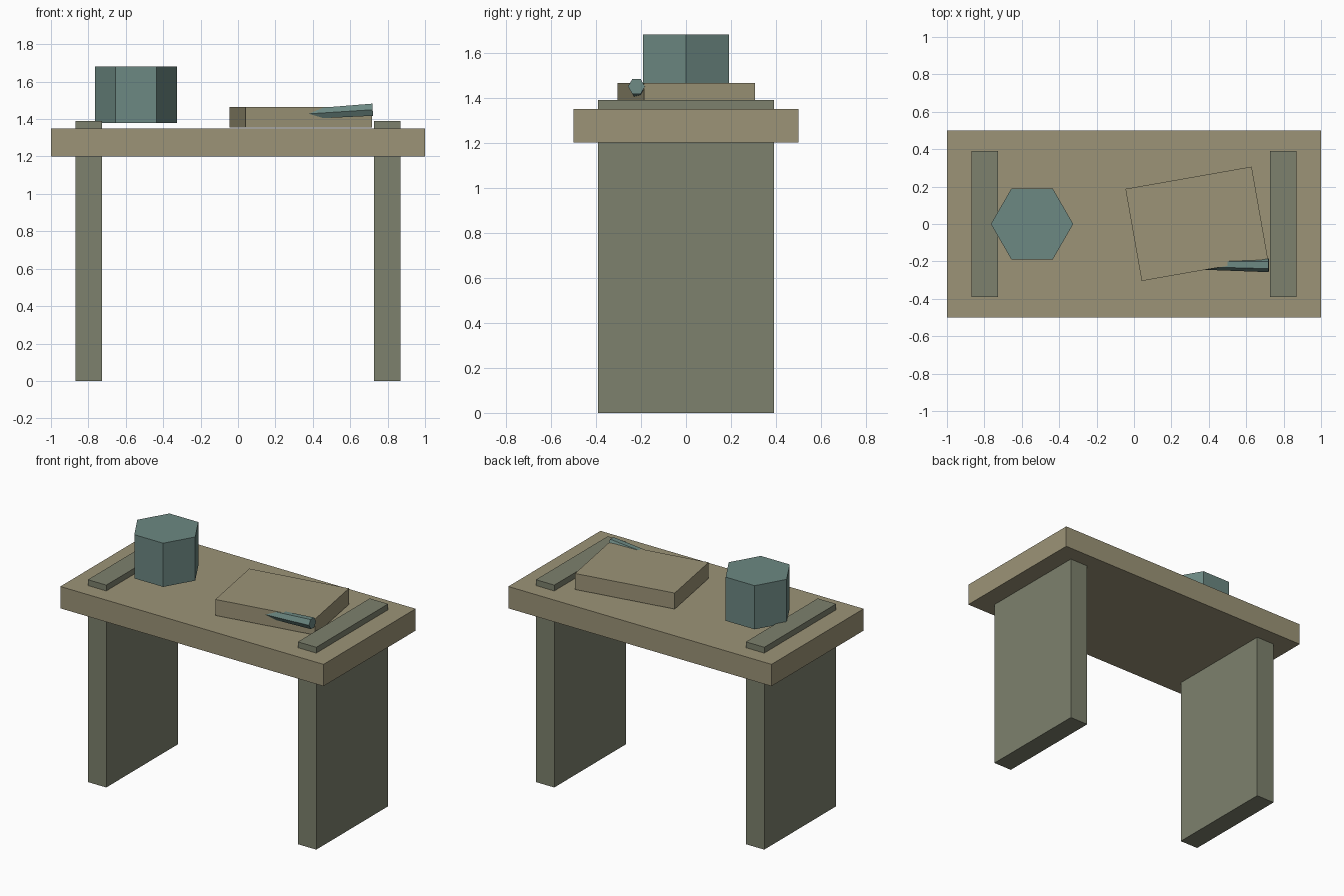
import bpy
import bmesh
from math import sin, cos, radians, tau
from mathutils import Matrix, Vector

if "Cube" in bpy.data.objects:
    bpy.data.objects.remove(bpy.data.objects["Cube"])


def srgb(r, g, b):
    return [((c / 255 + 0.055) / 1.055) ** 2.4 for c in (r, g, b)] + [1.0]


def material(name, rgb):
    m = bpy.data.materials.new(name)
    m.diffuse_color = srgb(*rgb)
    m.use_nodes = True
    m.node_tree.nodes["Principled BSDF"].inputs["Base Color"].default_value = m.diffuse_color
    return m


wood = material("tan wood", (156, 148, 119))
leg_green = material("grey green", (125, 129, 109))
teal = material("dull teal", (108, 136, 130))


def finish(name, bm, mat):
    bmesh.ops.recalc_face_normals(bm, faces=bm.faces)
    mesh = bpy.data.meshes.new(name)
    bm.to_mesh(mesh)
    bm.free()
    mesh.materials.append(mat)
    obj = bpy.data.objects.new(name, mesh)
    bpy.context.collection.objects.link(obj)
    return obj


def box(name, centre, size, mat, turn=0.0):
    bm = bmesh.new()
    place = (Matrix.Translation(centre) @ Matrix.Rotation(radians(turn), 4, 'Z')
             @ Matrix.Diagonal((*size, 1)))
    bmesh.ops.create_cube(bm, size=1, matrix=place)
    return finish(name, bm, mat)


def hex_bar(name, start, end, r0, r1, u, v, mat):
    """Six-sided bar between two points; u and v span the cross-section."""
    bm = bmesh.new()
    u, v = Vector(u), Vector(v)
    rings = [[bm.verts.new(Vector(c) + r * (cos(i * tau / 6) * u + sin(i * tau / 6) * v))
              for i in range(6)] for c, r in ((start, r0), (end, r1))]
    for i in range(6):
        j = (i + 1) % 6
        bm.faces.new((rings[0][i], rings[0][j], rings[1][j], rings[1][i]))
    for ring in rings:
        bm.faces.new(ring)
    return finish(name, bm, mat)


# Table top and the two slab legs that pass through it
box("table_top", (0, 0, 1.275), (2, 1, 0.15), wood)
for side, label in ((-1, "left"), (1, "right")):
    box(label + "_leg", (side * 0.798, 0, 0.695), (0.14, 0.78, 1.39), leg_green)

# Hexagonal pot
hex_bar("pot", (-0.545, 0, 1.38), (-0.545, 0, 1.68), 0.22, 0.22,
        (1, 0, 0), (0, 1, 0), teal)

# Book turned on the table, with a slim tapered pen sunk into its front edge
box("book", (0.335, 0.001, 1.41), (0.685, 0.5, 0.11), wood, turn=10)
hex_bar("pen", (0.22, -0.211, 1.418), (0.72, -0.22, 1.45), 0.028, 0.0375,
        (0, 1, 0), (-0.065, 0, 1), teal)
